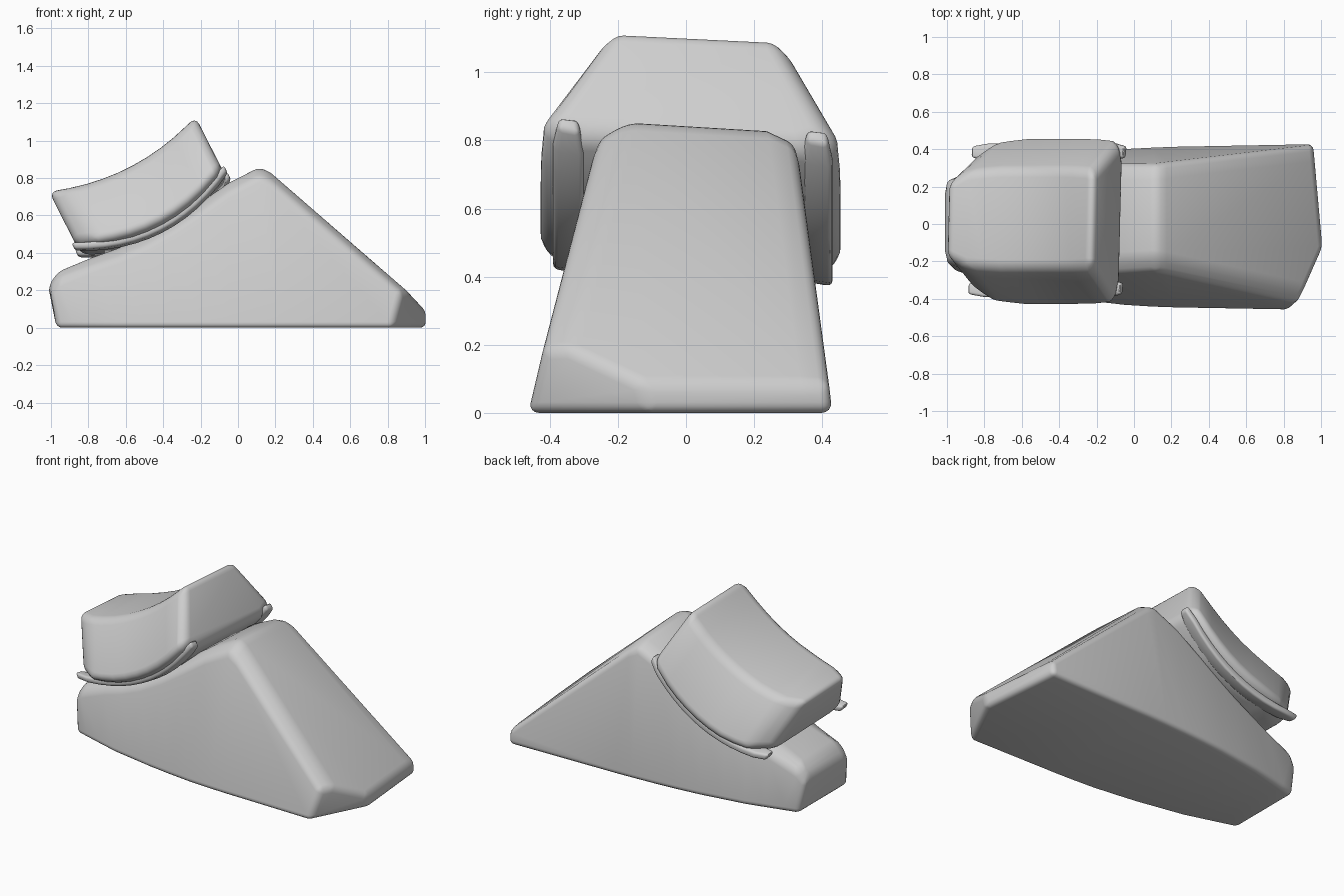
import bpy, bmesh, math
from mathutils import Vector

if "Cube" in bpy.data.objects:
    bpy.data.objects.remove(bpy.data.objects["Cube"])

grey = bpy.data.materials.new("light grey")
grey.diffuse_color = (0.62, 0.62, 0.62, 1)
grey.use_nodes = True
grey.node_tree.nodes["Principled BSDF"].inputs["Base Color"].default_value = grey.diffuse_color


def interp(table, x):
    """Piecewise linear lookup in a list of (x, value)."""
    for (x0, v0), (x1, v1) in zip(table, table[1:]):
        if x <= x1:
            return v0 + (v1 - v0) * max(0, (x - x0) / (x1 - x0))
    return table[-1][1]


def loft(sections):
    """Skin equal-length closed sections and cap both ends."""
    bm = bmesh.new()
    rings = [[bm.verts.new(p) for p in s] for s in sections]
    n = len(rings[0])
    for a, b in zip(rings, rings[1:]):
        for i in range(n):
            j = (i + 1) % n
            bm.faces.new((a[i], a[j], b[j], b[i]))
    bm.faces.new(rings[0])
    bm.faces.new(rings[-1])
    bmesh.ops.recalc_face_normals(bm, faces=bm.faces)
    return bm


def cut(bm, point, normal):
    """Slice off everything on the normal side and close the hole."""
    geom = bm.verts[:] + bm.edges[:] + bm.faces[:]
    res = bmesh.ops.bisect_plane(bm, geom=geom, plane_co=point, plane_no=normal, clear_outer=True)
    edges = [e for e in res["geom_cut"] if isinstance(e, bmesh.types.BMEdge)]
    bmesh.ops.edgeloop_fill(bm, edges=edges)
    bmesh.ops.recalc_face_normals(bm, faces=bm.faces)


def finish(bm, name, width, segments=4, limit=24):
    me = bpy.data.meshes.new(name)
    bm.to_mesh(me)
    bm.free()
    ob = bpy.data.objects.new(name, me)
    bpy.context.collection.objects.link(ob)
    me.materials.append(grey)
    mod = ob.modifiers.new("round", "BEVEL")
    mod.width, mod.segments = width, segments
    mod.limit_method, mod.angle_limit = "ANGLE", math.radians(limit)
    bpy.ops.object.select_all(action="DESELECT")
    ob.select_set(True)
    bpy.context.view_layer.objects.active = ob
    bpy.ops.object.modifier_apply(modifier=mod.name)
    bpy.ops.object.shade_smooth_by_angle(angle=math.radians(35))
    return ob


# Wedge body: stations of bottom x, top x, top z, drop of the back side
stations = [(-0.97, -1.01, 0.23, 0), (-0.87, -0.96, 0.3, 0), (-0.76, -0.78, 0.375, 0),
            (-0.64, -0.64, 0.425, 0), (-0.5, -0.5, 0.485, 0), (-0.35, -0.35, 0.57, 0.005),
            (-0.2, -0.2, 0.67, 0.01), (-0.05, -0.05, 0.775, 0.015), (0.1, 0.115, 0.86, 0.025),
            (0.22, 0.175, 0.83, 0.025), (1.04, 1.04, 0.08, 0.06)]
front_w = [(-1, 0.24), (-0.65, 0.345), (-0.3, 0.41), (0, 0.445), (0.5, 0.462), (1.1, 0.468)]
back_w = [(-1, 0.24), (-0.65, 0.33), (-0.3, 0.385), (0, 0.408), (0.5, 0.427), (1.1, 0.432)]
sections = []
for xb, xt, z, drop in stations:
    f, b = interp(front_w, xb), interp(back_w, xb)
    zb = z - drop
    c, cb = min(0.05, 0.4 * z), min(0.04, 0.4 * zb)
    f2, b2 = f - 0.24 * (z - c), b - 0.115 * (zb - cb)
    inset = 0.085 if xb > -0.8 else 0.05
    sections.append([(xb, -f, 0), (xb, b, 0), (xt, b2, zb - cb), (xt, b2 - inset, zb),
                     (xt, inset - f2, z), (xt, -f2, z - c)])
body = loft(sections)
cut(body, Vector((1.008, -0.14, 0)), Vector((0.56, 0.05, 0.0)))
p, q, r = Vector((0.83, -0.46, 0.02)), Vector((0.9, -0.37, 0.19)), Vector((1.0, -0.14, 0.07))
n = (q - p).cross(r - p)
cut(body, p, n if n.x > 0 else -n)
finish(body, "wedge_body", 0.04)


# Tilted frame shared by the cap and its straps
ANGLE = math.radians(27)
ALONG = Vector((math.cos(ANGLE), 0, math.sin(ANGLE)))
UP = Vector((-math.sin(ANGLE), 0, math.cos(ANGLE)))
ORIGIN = Vector((-0.46, 0, 0.615))


def saddle(u, y, h, half=0.44):
    sag = (0.112 - 0.09 * h) * (1 - u * u)
    return ORIGIN + ALONG * (u * half) + UP * (h - sag - 0.055 * y) + Vector((0, y, 0))


# Curved cap with straight sloping flanks and narrowed ends
outline = [(-0.33, -0.015), (0.36, -0.015), (0.47, 0.03), (0.295, 0.342),
           (-0.235, 0.342), (-0.445, 0.03)]
narrow = [(-1, 0.73), (-0.75, 0.95), (-0.4, 1), (0.6, 1), (0.88, 0.98), (1, 0.9)]
us = [-1, -0.75, -0.55, -0.35, -0.15, 0.05, 0.25, 0.45, 0.65, 0.88, 1]
cap = loft([[saddle(u, y * interp(narrow, u), h) for y, h in outline] for u in us])
finish(cap, "curved_cap", 0.045)

# Thin straps tucked under both flanks of the cap, with only the tips clear of it
for name, y0 in (("front_strap", -0.345), ("back_strap", 0.385)):
    rings = []
    for i in range(13):
        u = -1.04 + 2.08 * i / 12
        w = 0.045 if 0 < i < 12 else 0.03
        rings.append([saddle(u, y0 + sy * w, h)
                      for sy, h in ((-1, -0.015), (1, -0.025), (1, 0.02), (-1, 0.025))])
    finish(loft(rings), name, 0.015, 3, 30)
